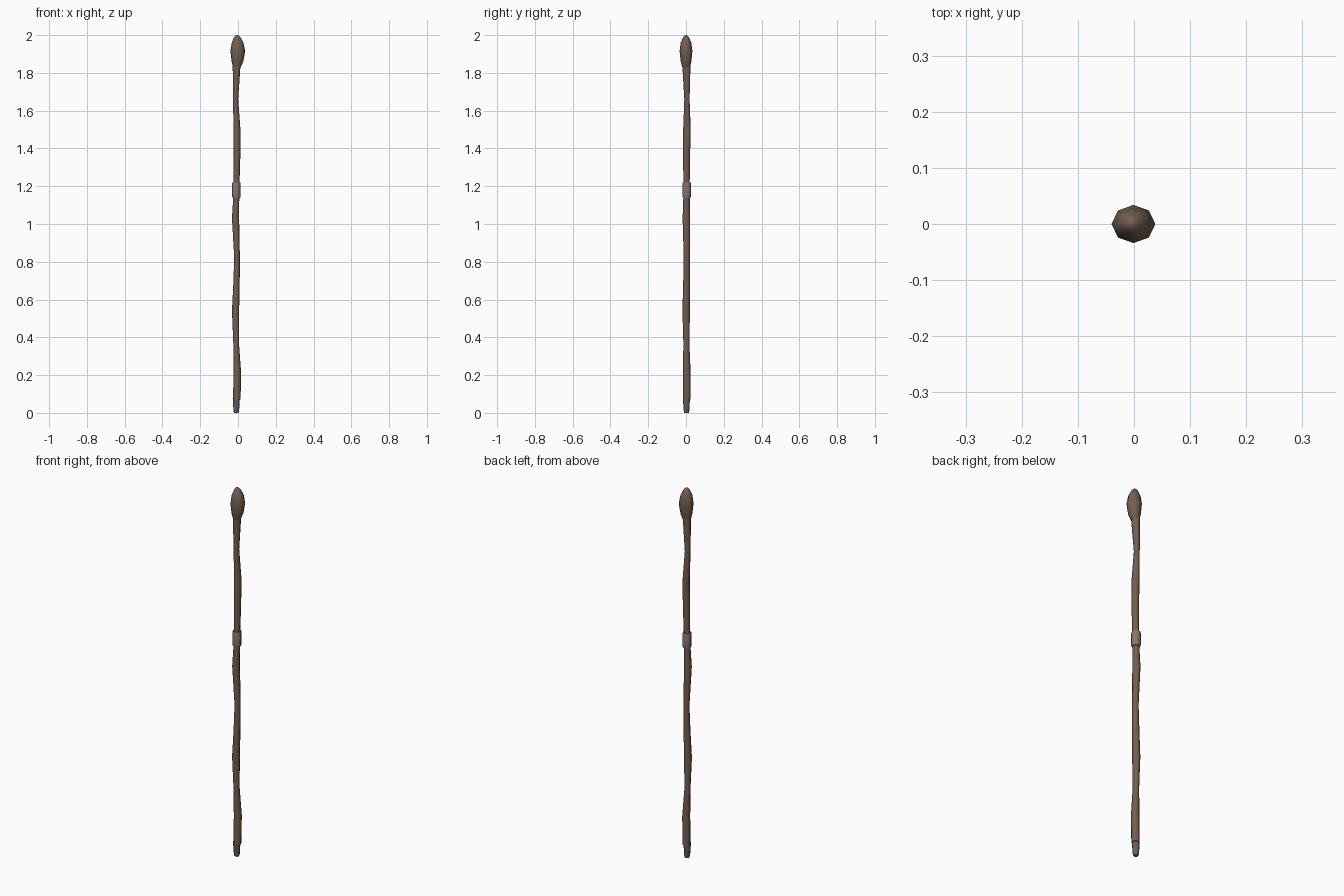
import bpy, bmesh, math

SIDES = 8


def material(name, rgb):
    m = bpy.data.materials.new(name)
    m.diffuse_color = (*rgb, 1)
    return m


def loft(name, rings, mat, angle=50):
    """Skin 8-sided rings given as (z, centre x, centre y, radius x, radius y)."""
    bm = bmesh.new()
    loops = []
    for z, cx, cy, rx, ry in rings:
        loops.append([bm.verts.new((cx + rx * math.cos(math.tau * i / SIDES),
                                    cy + ry * math.sin(math.tau * i / SIDES), z))
                      for i in range(SIDES)])
    for a, b in zip(loops, loops[1:]):
        for i in range(SIDES):
            j = (i + 1) % SIDES
            bm.faces.new((a[i], a[j], b[j], b[i]))
    bm.faces.new(loops[0][::-1])
    bm.faces.new(loops[-1])
    me = bpy.data.meshes.new(name)
    bm.to_mesh(me)
    bm.free()
    me.materials.append(mat)
    ob = bpy.data.objects.new(name, me)
    bpy.context.collection.objects.link(ob)
    bpy.ops.object.select_all(action='DESELECT')
    bpy.context.view_layer.objects.active = ob
    ob.select_set(True)
    bpy.ops.object.shade_smooth_by_angle(angle=math.radians(angle))
    return ob


wood = material("wood", (0.17, 0.115, 0.08))
leather = material("leather", (0.24, 0.19, 0.155))
iron = material("iron", (0.11, 0.12, 0.14))

# Gnarled wooden shaft
loft("shaft", [
    (0.07, -0.006, 0.004, 0.020, 0.020),
    (0.22, -0.004, 0.004, 0.020, 0.020),
    (0.37, -0.010, 0.002, 0.015, 0.016),
    (0.54, -0.013, 0.001, 0.019, 0.020),
    (0.68, -0.008, 0.003, 0.017, 0.018),
    (0.82, -0.005, 0.004, 0.015, 0.016),
    (1.03, -0.013, 0.002, 0.019, 0.020),
    (1.18, -0.008, 0.003, 0.015, 0.016),
    (1.38, -0.005, 0.003, 0.018, 0.019),
    (1.50, -0.005, 0.005, 0.018, 0.020),
    (1.66, -0.013, 0.005, 0.014, 0.014),
    (1.85, -0.007, 0.002, 0.021, 0.022),
], wood)

# Bulbous head
loft("head", [
    (1.83, -0.006, 0.001, 0.020, 0.021),
    (1.86, -0.003, 0.000, 0.031, 0.028),
    (1.915, -0.001, 0.000, 0.039, 0.034),
    (1.96, -0.002, 0.000, 0.031, 0.028),
    (1.99, -0.004, 0.000, 0.016, 0.015),
    (2.00, -0.005, 0.000, 0.005, 0.005),
], wood, 60)

# Grip band around the middle
loft("grip_band", [
    (1.14, -0.009, 0.004, 0.021, 0.021),
    (1.15, -0.009, 0.004, 0.023, 0.023),
    (1.21, -0.009, 0.004, 0.023, 0.023),
    (1.22, -0.009, 0.004, 0.021, 0.021),
], leather)

# Metal tip
loft("tip_ferrule", [
    (0.00, -0.009, 0.003, 0.012, 0.012),
    (0.012, -0.009, 0.003, 0.015, 0.015),
    (0.08, -0.009, 0.002, 0.019, 0.019),
], iron)
